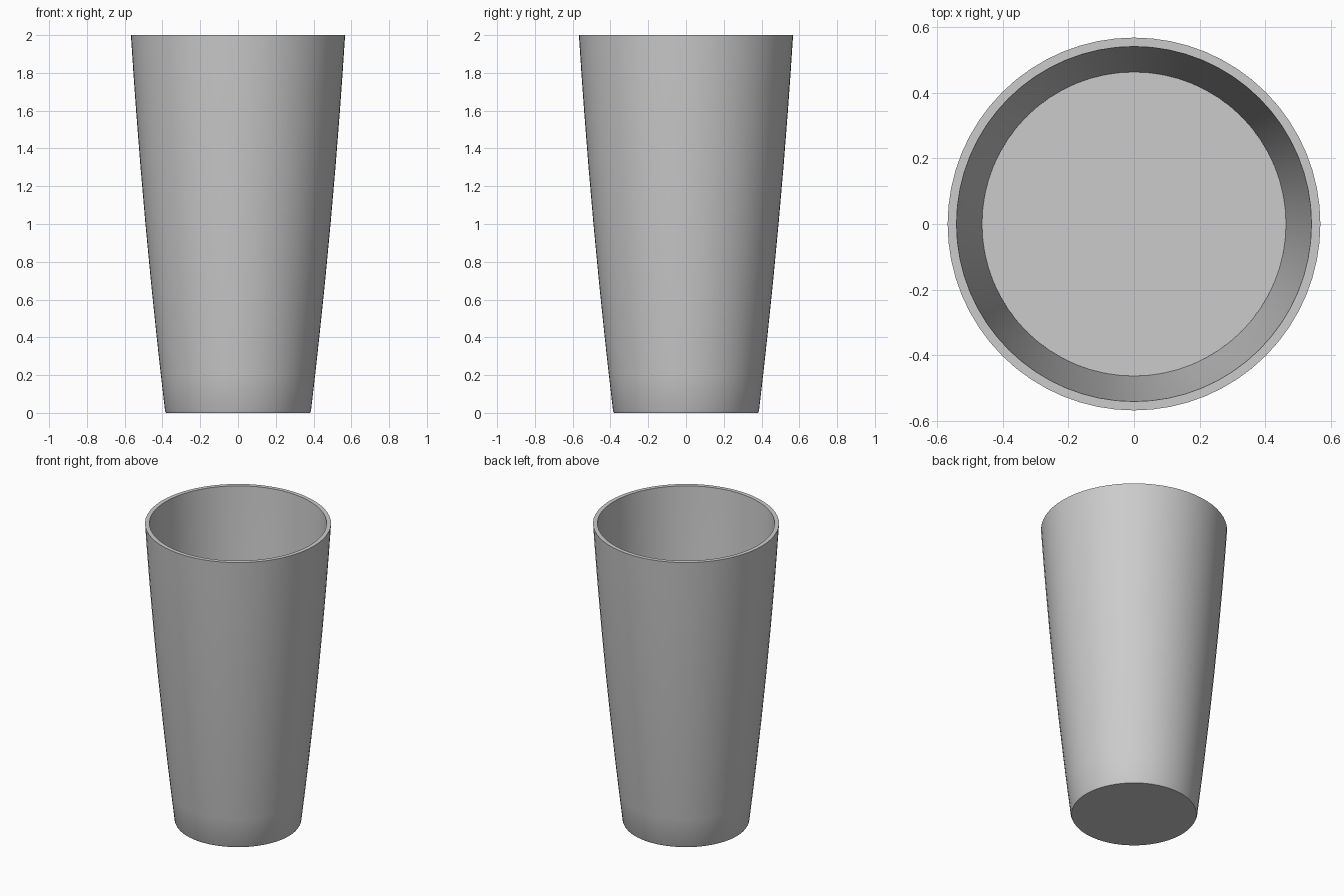
import bpy, bmesh, math

if "Cube" in bpy.data.objects:
    bpy.data.objects.remove(bpy.data.objects["Cube"])

SEGMENTS = 64


def outer_radius(z):
    # gently bowed taper from foot to lip
    return 0.385 + 0.119 * z - 0.014 * z * z


def inner_radius(z):
    return outer_radius(z) - 0.027


def lathe(name, profile):
    """Spin (radius, z) points around z; end points are capped."""
    bm = bmesh.new()
    rings = []
    for r, z in profile:
        rings.append([bm.verts.new((r * math.cos(2 * math.pi * i / SEGMENTS),
                                    r * math.sin(2 * math.pi * i / SEGMENTS), z))
                      for i in range(SEGMENTS)])
    for a, b in zip(rings, rings[1:]):
        for i in range(SEGMENTS):
            j = (i + 1) % SEGMENTS
            bm.faces.new((a[i], a[j], b[j], b[i]))
    bm.faces.new(rings[0])
    bm.faces.new(rings[-1])
    bmesh.ops.recalc_face_normals(bm, faces=bm.faces)
    mesh = bpy.data.meshes.new(name)
    bm.to_mesh(mesh)
    bm.free()
    obj = bpy.data.objects.new(name, mesh)
    bpy.context.collection.objects.link(obj)
    bpy.context.view_layer.objects.active = obj
    obj.select_set(True)
    bpy.ops.object.shade_smooth_by_angle(angle=math.radians(50))
    obj.select_set(False)
    return obj


# Tumbler: foot, outer wall, lip, inner wall and inner floor
heights = [0.01, 0.2, 0.4, 0.7, 1.0, 1.3, 1.6, 1.8, 1.99]
outer = [(outer_radius(z), z) for z in heights]
inner = [(inner_radius(z), z) for z in reversed(heights[1:])]
foot = [(0.37, 0.0), (0.381, 0.0)]
lip = [(outer_radius(2.0), 2.0), (inner_radius(2.0), 2.0)]
floor = [(inner_radius(0.1), 0.1)]
lathe("tumbler", foot + outer + lip + inner + floor)

# Drink: fills the lower half, leaving a flat surface at mid height
lathe("drink", [(inner_radius(z) - 0.0005, z) for z in (0.101, 0.2, 0.4, 0.7, 1.0)])
